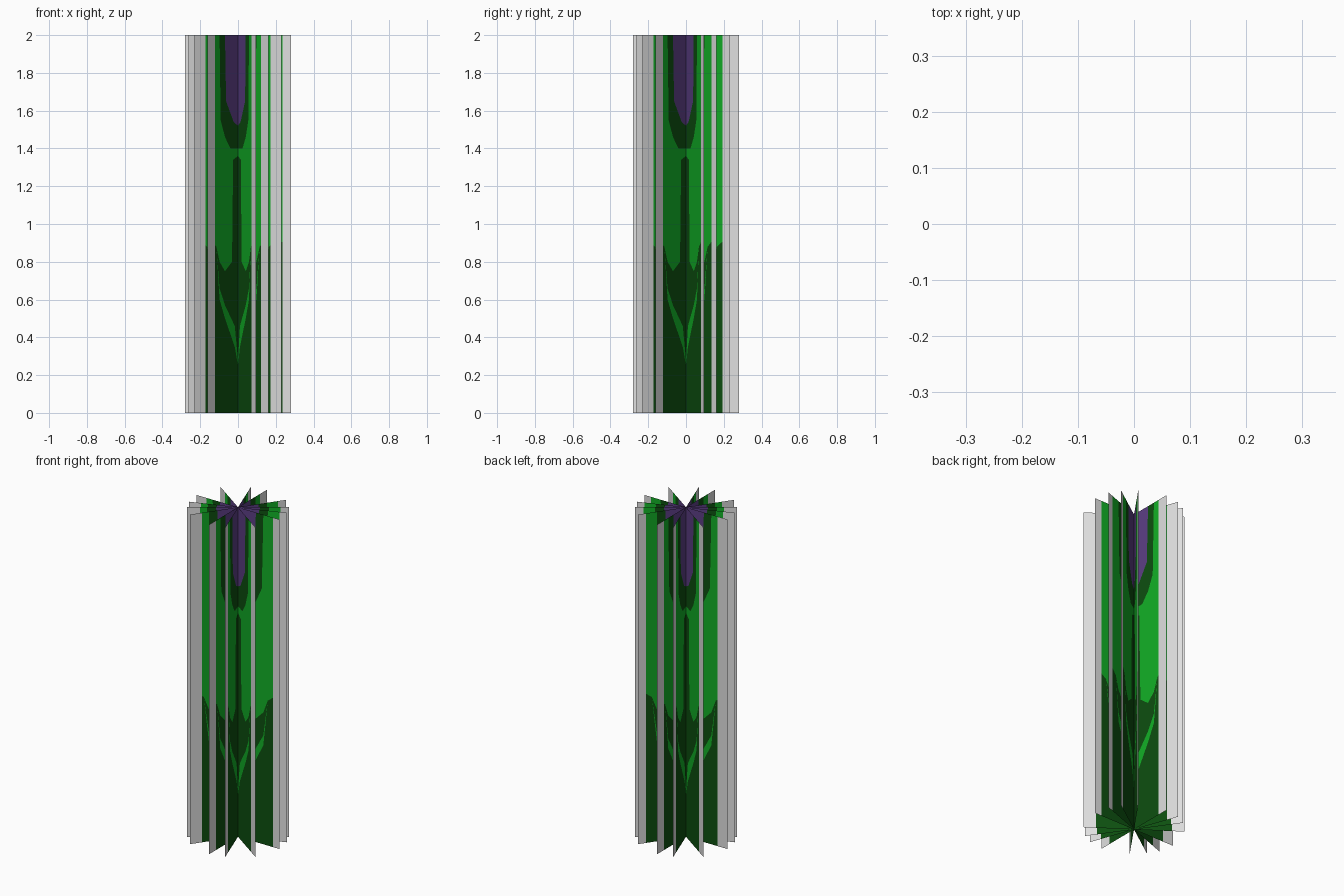
import bpy, bmesh, math

if "Cube" in bpy.data.objects:
    bpy.data.objects.remove(bpy.data.objects["Cube"])

HALF_W, HEIGHT = 0.28, 2.0


def material(name, rgb):
    m = bpy.data.materials.new(name)
    m.diffuse_color = (*rgb, 1)
    m.use_nodes = True
    m.node_tree.nodes["Principled BSDF"].inputs["Base Color"].default_value = m.diffuse_color
    return m


MATS = [material("pale grey", (0.75, 0.75, 0.75)),
        material("leaf green", (0.006, 0.44, 0.02)),
        material("dark green", (0.004, 0.08, 0.005)),
        material("purple", (0.11, 0.05, 0.24))]
GREY, GREEN, DARK, PURPLE = range(4)

# Colour boundaries: (distance from axis, height), lowest boundary first
BOUNDS = [
    (GREEN, [(0, .25), (.03, .35), (.12, .5), (.17, .6), (.2, .88), (.24, .9)]),   # lower leaf streak
    (DARK, [(0, .28), (.03, .46), (.12, .57), (.17, .66), (.2, .88), (.24, .9)]),  # gap above the streak
    (GREEN, [(0, 1.36), (.045, 1.34), (.055, .80), (.12, .75), (.17, .8), (.2, .88), (.24, .91)]),
    (DARK, [(0, 1.4), (.07, 1.4), (.12, 1.46), (.16, 1.55), (.17, 2), (.24, 2)]),  # cup
    (PURPLE, [(0, 1.52), (.04, 1.54), (.11, 1.65), (.12, 2), (.24, 2)]),           # flower
]


def height_at(points, d):
    for (a, za), (b, zb) in zip(points, points[1:]):
        if d <= b:
            return za + (zb - za) * (d - a) / (b - a)
    return points[-1][1]


def card_mesh(name, left, right):
    """Upright flat card through the axis, painted by column and height."""
    steps = [0, .03, .04, .045, .055, .07, .11, .12, .16, .17, .2]
    us = sorted({-s for s in steps} | set(steps) | {-left, right, -HALF_W, HALF_W})
    bm = bmesh.new()

    def quad(u0, u1, lo, hi, mat):
        if max(hi[0] - lo[0], hi[1] - lo[1]) < 1e-4:
            return
        pts = [(u0, lo[0]), (u1, lo[1]), (u1, hi[1]), (u0, hi[0])]
        pts = [p for i, p in enumerate(pts) if p != pts[i - 1]]
        bm.faces.new([bm.verts.new((u, 0, z)) for u, z in pts]).material_index = mat

    for u0, u1 in zip(us, us[1:]):
        if u1 <= -left or u0 >= right:
            quad(u0, u1, (0, 0), (HEIGHT, HEIGHT), GREY)
            continue
        lo, mat = (0, 0), DARK
        for next_mat, pts in BOUNDS:
            hi = tuple(max(l, height_at(pts, abs(u))) for l, u in zip(lo, (u0, u1)))
            quad(u0, u1, lo, hi, mat)
            lo, mat = hi, next_mat
        quad(u0, u1, lo, (HEIGHT, HEIGHT), mat)
    bmesh.ops.remove_doubles(bm, verts=bm.verts, dist=1e-5)
    me = bpy.data.meshes.new(name)
    bm.to_mesh(me)
    bm.free()
    for m in MATS:
        me.materials.append(m)
    return me


# Four crosses of cards turned about the axis
wide = card_mesh("plant_card_a", 0.21, 0.235)
even = card_mesh("plant_card_b", 0.21, 0.21)
for angle in (0, 20, 35, 55):
    for turn, mesh in ((0, wide), (90, even)):
        ob = bpy.data.objects.new(f"plant_card_{angle + turn}", mesh)
        ob.rotation_euler.z = math.radians(angle + turn)
        bpy.context.collection.objects.link(ob)
